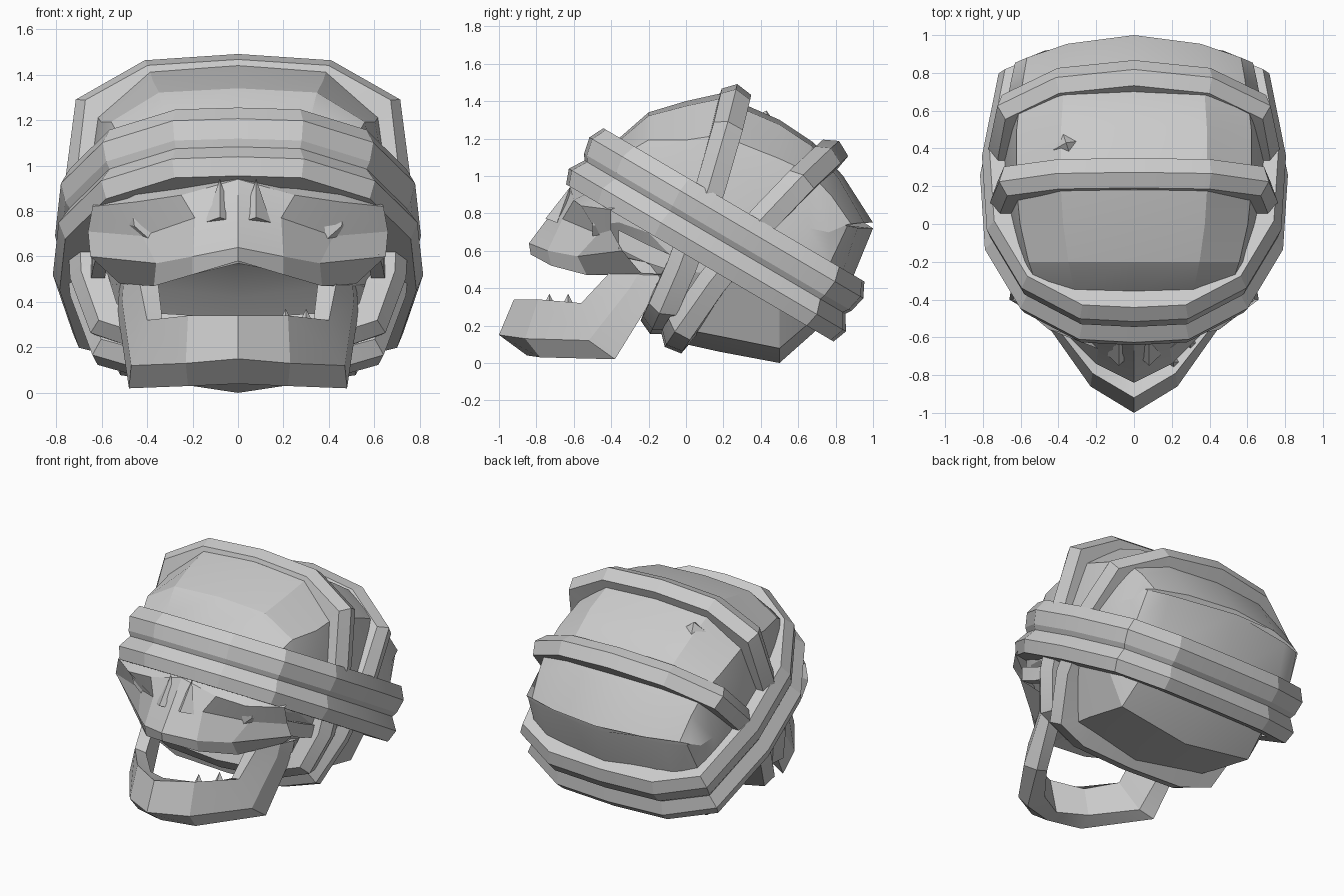
import bpy, bmesh, math
from mathutils import Vector

default = bpy.data.objects.get("Cube")
if default:
    bpy.data.objects.remove(default, do_unlink=True)

# One grey for every part
grey = bpy.data.materials.new("plain_grey")
grey.use_nodes = True
grey.diffuse_color = (0.6, 0.6, 0.6, 1)
grey.node_tree.nodes["Principled BSDF"].inputs["Base Color"].default_value = (0.6, 0.6, 0.6, 1)


def finish(name, bm, angle=18):
    """Turn a bmesh into a named, shaded object."""
    bmesh.ops.remove_doubles(bm, verts=bm.verts, dist=0.0005)
    bmesh.ops.recalc_face_normals(bm, faces=bm.faces)
    mesh = bpy.data.meshes.new(name)
    bm.to_mesh(mesh)
    bm.free()
    mesh.materials.append(grey)
    obj = bpy.data.objects.new(name, mesh)
    bpy.context.collection.objects.link(obj)
    bpy.ops.object.select_all(action='DESELECT')
    obj.select_set(True)
    bpy.context.view_layer.objects.active = obj
    bpy.ops.object.shade_smooth_by_angle(angle=math.radians(angle))
    return obj


def loft(name, rings, loop=False, closed_ring=True):
    """Skin a list of equally long point rings, capping open ends."""
    bm = bmesh.new()
    rows = [[bm.verts.new(p) for p in ring] for ring in rings]
    pairs = list(zip(rows, rows[1:]))
    if loop:
        pairs.append((rows[-1], rows[0]))
    count = len(rows[0])
    for a, b in pairs:
        for i in range(count if closed_ring else count - 1):
            j = (i + 1) % count
            bm.faces.new((a[i], a[j], b[j], b[i]))
    if not loop:
        bm.faces.new(rows[0])
        bm.faces.new(rows[-1])
    return finish(name, bm)


def mirror_path(half):
    """Complete a half outline that starts and ends on x = 0."""
    return half + [(-x, *rest) for x, *rest in half[-2:0:-1]]


def mirror_row(half):
    """Extend a row that starts on x = 0 to the other side."""
    return [(-x, *rest) for x, *rest in half[:0:-1]] + half


def strap(name, half, low, high, profile, bow=0):
    """Closed band in a tilted plane, bowed across it; half holds (x, share from low to high)."""
    low, high = Vector((0, *low)), Vector((0, *high))
    along = (high - low).normalized()
    axis = Vector((1, 0, 0)).cross(along)
    pts = [Vector((x, 0, 0)) + low.lerp(high, t) for x, t in mirror_path(half)]
    shift = [axis * (bow * 4 * t * (1 - t)) for x, t in mirror_path(half)]
    rings = []
    for i, p in enumerate(pts):
        tangent = (pts[(i + 1) % len(pts)] - pts[i - 1]).normalized()
        out = tangent.cross(axis).normalized()
        if out.dot(p - (low + high) / 2) < 0:
            out = -out
        rings.append([p + shift[i] + out * r + axis * a for r, a in profile])
    return loft(name, rings, loop=True)


def shard(name, base, tip, radius, sides=4):
    """Small pyramid between two points."""
    base, tip = Vector(base), Vector(tip)
    bm = bmesh.new()
    turn = (tip - base).to_track_quat('Z', 'Y')
    bmesh.ops.create_cone(bm, cap_ends=True, segments=sides, radius1=radius,
                          radius2=0, depth=(tip - base).length)
    for v in bm.verts:
        v.co = turn @ v.co + (base + tip) / 2
    return finish(name, bm)


# Cranium: sections from front to back as y, top, bottom, half width, backward bow
section = mirror_path([(0, 1), (0.56, 0.96), (0.9, 0.68), (1, 0.1),
                       (0.97, -0.4), (0.75, -0.88), (0, -1)])
stations = [(-0.5, 1.0, 0.62, 0.47, 0), (-0.36, 1.2, 0.56, 0.56, 0),
            (-0.2, 1.34, 0.42, 0.62, 0), (0.0, 1.4, 0.1, 0.67, 0),
            (0.18, 1.44, 0.06, 0.69, 0), (0.5, 1.3, 0.0, 0.69, 0),
            (0.68, 1.18, 0.16, 0.67, 0.05), (0.84, 1.0, 0.33, 0.65, 0.18),
            (1.0, 0.75, 0.72, 0.63, 0.37)]
loft("cranium", [[(w * sx, y - bow * (w * sx) ** 2,
                   (top + bottom) / 2 + sz * (top - bottom) / 2)
                  for sx, sz in section] for y, top, bottom, w, bow in stations])
shard("cranium_chip", (-0.35, 0.4, 1.22), (-0.36, 0.43, 1.35), 0.16)

# Headband: two stacked strips around the tilted brow line
strap("headband",
      [(0, 0), (0.28, 0.01), (0.58, 0.12), (0.76, 0.33), (0.785, 0.6),
       (0.7, 0.9), (0.4, 0.99), (0, 1)],
      (-0.55, 1.11), (0.88, 0.27),
      [(-0.12, 0.18), (-0.02, 0.18), (0.02, 0.1), (0, 0.01), (-0.02, -0.02),
       (0.03, -0.1), (0, -0.18), (-0.12, -0.18)])

# Two straps that run over the crown and under the skull
ridge = [(-0.12, 0.08), (-0.01, 0.08), (0.04, 0.01), (0.01, -0.08), (-0.12, -0.08)]
strap("front_strap",
      [(0, 0), (0.4, 0.02), (0.62, 0.08), (0.7, 0.26), (0.72, 0.6),
       (0.68, 0.86), (0.4, 0.98), (0, 1)], (-0.17, 0.19), (0.27, 1.45), ridge, -0.04)
strap("rear_strap",
      [(0, 0), (0.4, 0.01), (0.61, 0.06), (0.7, 0.28), (0.73, 0.6),
       (0.69, 0.82), (0.4, 0.96), (0, 1)], (-0.08, 0.11), (0.8, 1.15), ridge, 0.05)

# Face: rows from brow to palate, half width each
face_rows = [
    [(0, -0.4, 1.0), (0.25, -0.4, 0.98), (0.45, -0.36, 0.95), (0.6, -0.2, 0.9)],
    [(0, -0.62, 0.94), (0.25, -0.6, 0.87), (0.45, -0.56, 0.84), (0.64, -0.4, 0.82)],
    [(0, -0.72, 0.8), (0.19, -0.66, 0.77), (0.42, -0.47, 0.69), (0.66, -0.4, 0.71)],
    [(0, -0.84, 0.64), (0.2, -0.74, 0.6), (0.36, -0.58, 0.57), (0.65, -0.34, 0.6)],
    [(0, -0.83, 0.58), (0.2, -0.72, 0.52), (0.37, -0.53, 0.47), (0.52, -0.24, 0.48)],
    [(0, -0.45, 0.57), (0.2, -0.42, 0.53), (0.33, -0.28, 0.5), (0.6, -0.02, 0.47)],
]
loft("face", [mirror_row(row) for row in face_rows], loop=True, closed_ring=False)

# Lower jaw: each slice runs outer top, outer middle, bottom, inner bottom, inner top
jaw = [
    [(0, -0.92, 0.34), (0, -1, 0.15), (0, -0.85, 0.04), (0, -0.76, 0.06), (0, -0.82, 0.32)],
    [(0.22, -0.79, 0.34), (0.23, -0.86, 0.13), (0.22, -0.78, 0.03), (0.18, -0.66, 0.06), (0.18, -0.7, 0.27)],
    [(0.4, -0.56, 0.32), (0.47, -0.52, 0.12), (0.48, -0.38, 0.02), (0.38, -0.4, 0.06), (0.33, -0.54, 0.3)],
    [(0.43, -0.42, 0.47), (0.51, -0.3, 0.4), (0.53, -0.17, 0.36), (0.44, -0.17, 0.37), (0.35, -0.4, 0.47)],
    [(0.44, -0.36, 0.57), (0.5, -0.22, 0.54), (0.52, -0.11, 0.48), (0.45, -0.1, 0.48), (0.4, -0.34, 0.57)],
]
loft("lower_jaw", [[(-x, y, z) for x, y, z in piece] for piece in jaw[:0:-1]] + jaw)

# Broken teeth
for i, (x, y) in enumerate([(0.21, -0.73), (0.3, -0.63)]):
    shard(f"tooth_{i + 1}", (x, y, 0.28), (x, y, 0.37), 0.045)

# Nasal bone points, and cheek arches running back to the jaw hinge
for side, label in ((1, "left"), (-1, "right")):
    shard(f"nasal_bone_{label}", (0.08 * side, -0.69, 0.75), (0.08 * side, -0.62, 0.94), 0.065)
    arch = [((0.59, -0.36, 0.66), 0.05), ((0.61, -0.22, 0.59), 0.05), ((0.62, -0.04, 0.52), 0.04)]
    loft(f"cheek_arch_{label}",
         [[(side * (x + dx * 0.03), y, z + dz * r) for dx, dz in
           ((-1, -1), (1, -1), (1, 1), (-1, 1))] for (x, y, z), r in arch])
